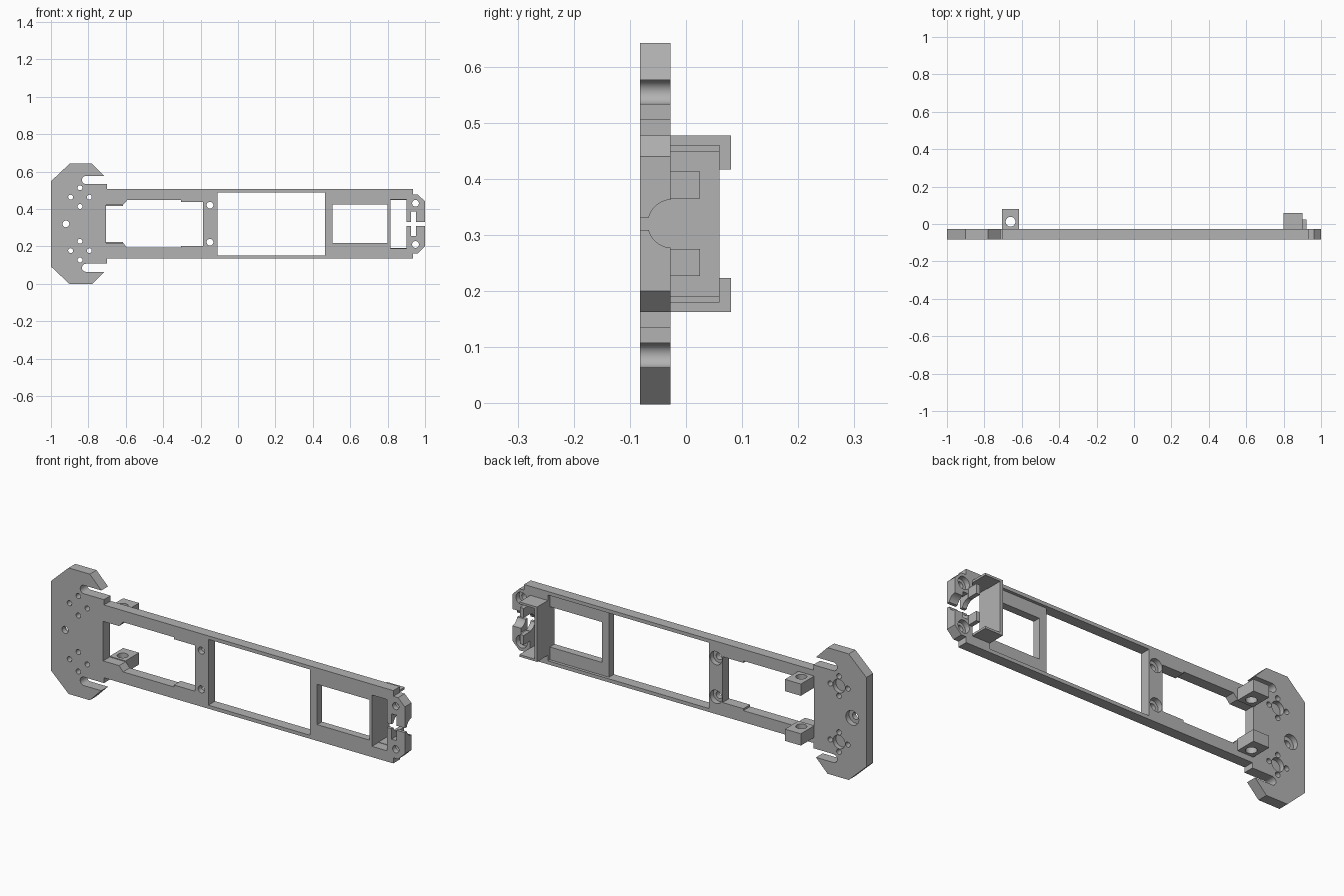
import bpy, bmesh, math
from mathutils import Vector

if "Cube" in bpy.data.objects:
    bpy.data.objects.remove(bpy.data.objects["Cube"], do_unlink=True)

grey = bpy.data.materials.new("plain grey")
grey.use_nodes = True
grey.diffuse_color = (0.45, 0.45, 0.45, 1)
grey.node_tree.nodes["Principled BSDF"].inputs["Base Color"].default_value = (0.45, 0.45, 0.45, 1)

FRONT, BACK, MID = -0.082, -0.028, 0.32
THRU = (-0.2, 0.2)


def flip(z):
    return 2 * MID - z


def prism(name, pts, y0, y1):
    """Extrude an x,z outline from y0 to y1."""
    bm = bmesh.new()
    face = bm.faces.new([bm.verts.new((x, y0, z)) for x, z in pts])
    ext = bmesh.ops.extrude_face_region(bm, geom=[face])
    verts = [v for v in ext["geom"] if isinstance(v, bmesh.types.BMVert)]
    bmesh.ops.translate(bm, verts=verts, vec=(0, y1 - y0, 0))
    bmesh.ops.recalc_face_normals(bm, faces=bm.faces)
    mesh = bpy.data.meshes.new(name)
    bm.to_mesh(mesh)
    bm.free()
    mesh.materials.append(grey)
    ob = bpy.data.objects.new(name, mesh)
    bpy.context.collection.objects.link(ob)
    return ob


def box(name, x0, x1, y0, y1, z0, z1):
    return prism(name, [(x0, z0), (x1, z0), (x1, z1), (x0, z1)], y0, y1)


def rod(centre, r, length, axis):
    bpy.ops.mesh.primitive_cylinder_add(vertices=32, radius=r, depth=length, location=centre)
    ob = bpy.context.object
    ob.rotation_mode = "QUATERNION"
    ob.rotation_quaternion = Vector((0, 0, 1)).rotation_difference(Vector(axis))
    ob.data.materials.append(grey)
    return ob


def bore(x, z, r, y0=THRU[0], y1=THRU[1]):
    return rod((x, (y0 + y1) / 2, z), r, y1 - y0, (0, 1, 0))


def cut(ob, cutter):
    mod = ob.modifiers.new("cut", "BOOLEAN")
    mod.operation, mod.solver, mod.object = "DIFFERENCE", "EXACT", cutter
    bpy.context.view_layer.update()
    bpy.ops.object.select_all(action="DESELECT")
    bpy.context.view_layer.objects.active = ob
    ob.select_set(True)
    bpy.ops.object.modifier_apply(modifier=mod.name)
    bpy.data.objects.remove(cutter, do_unlink=True)


def smooth(ob):
    bpy.ops.object.select_all(action="DESELECT")
    bpy.context.view_layer.objects.active = ob
    ob.select_set(True)
    bpy.ops.object.shade_smooth_by_angle(angle=math.radians(30))


# Main plate outline: upper half, mirrored for the lower half
r = 0.0215
slot = [(-0.813 - r * math.sin(math.pi * i / 12), 0.5545 + r * math.cos(math.pi * i / 12))
        for i in range(13)]
upper = [(-1, 0.548), (-0.9, 0.642), (-0.78, 0.642), (-0.715, 0.576)] + slot
upper += [(-0.7, 0.533), (-0.7, 0.506), (0.935, 0.506), (0.935, 0.477), (0.962, 0.477), (1, 0.44)]
plate = prism("frame_plate", upper + [(x, flip(z)) for x, z in reversed(upper)], FRONT, BACK)

# Window with stepped and chamfered edges
half = [(-0.705, 0.421), (-0.615, 0.421), (-0.592, 0.447), (-0.305, 0.447),
        (-0.305, 0.437), (-0.187, 0.437)]
cut(plate, prism("cutter", half + [(x, flip(z)) for x, z in reversed(half)], *THRU))

# Rectangular windows, rear pocket and clip slits
for x0, x1, h, y0 in [(-0.11, 0.465, 0.168, -0.2), (0.505, 0.8, 0.103, -0.2),
                      (0.46, 0.8, 0.168, -0.043), (0.815, 0.9, 0.131, -0.2),
                      (0.89, 1.1, 0.0115, -0.2), (0.925, 0.952, 0.065, -0.2)]:
    cut(plate, box("cutter", x0, x1, y0, 0.2, MID - h, MID + h))

# Cable bore in the end clip
cut(plate, rod((1, -0.025, MID), 0.043, 0.21, (1, 0, 0)))

# Screw holes with rear counterbores
for x, z, wide in [(-0.92, MID, 0.037), (-0.15, 0.42, 0.034), (-0.15, 0.222, 0.034),
                   (0.949, 0.43, 0.032), (0.949, 0.21, 0.032)]:
    cut(plate, bore(x, z, wide, -0.055, 0.1))
    cut(plate, bore(x, z, 0.018))

# Four-hole mounting patterns on the wide head
for z in (0.463, flip(0.463)):
    cut(plate, bore(-0.845, z, 0.034, -0.052, 0.1))
    for i in range(4):
        a = i * math.pi / 2
        cut(plate, bore(-0.845 + 0.05 * math.cos(a), z + 0.05 * math.sin(a), 0.013))
smooth(plate)

# Pivot lugs behind the plate
for name, z in (("upper_pivot_lug", 0.447), ("lower_pivot_lug", flip(0.447))):
    lug = box(name, -0.705, -0.615, BACK - 0.002, 0.08, z - 0.03, z + 0.03)
    cut(lug, rod((-0.66, 0.012, z), 0.026, 0.2, (0, 0, 1)))
    smooth(lug)

# Three-sided housing behind the end window
housing = box("rear_housing", 0.8, 0.9, BACK - 0.002, 0.06, 0.18, 0.46)
cut(housing, box("cutter", 0.815, 1, -0.2, 0.2, 0.191, 0.449))

# Small tabs beside the cable bore
for name, z in (("upper_clip_tab", 0.389), ("lower_clip_tab", flip(0.389))):
    box(name, 0.9, 0.922, BACK - 0.002, 0.025, z - 0.024, z + 0.024)
